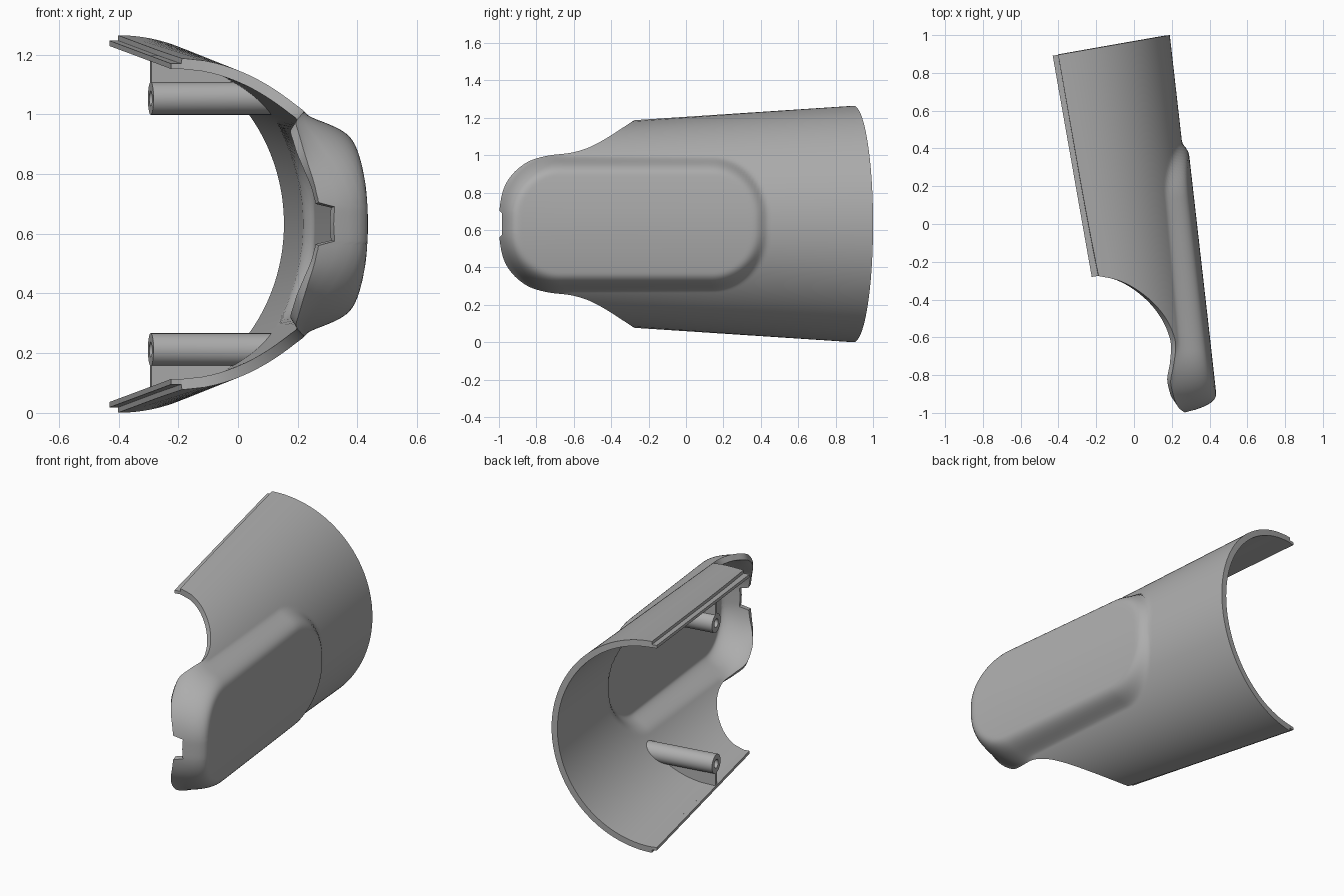
import bpy, bmesh, math
from mathutils import Vector

if "Cube" in bpy.data.objects:
    bpy.data.objects.remove(bpy.data.objects["Cube"])

grey = bpy.data.materials.new("plain grey")
grey.use_nodes = True
grey.diffuse_color = (0.42, 0.42, 0.42, 1)
grey.node_tree.nodes["Principled BSDF"].inputs["Base Color"].default_value = (0.42, 0.42, 0.42, 1)

TILT = math.radians(10)
C, S = math.cos(TILT), math.sin(TILT)
MID_Z, CENTRE_W, SQUASH = 0.6325, -0.24, 0.95
V_BACK, V_EDGE = 0.952, -0.2375
WALL = 0.036


def world(w, v, dz):
    """Tilted frame (w outward, v along the axis) to world."""
    return Vector((w * C - v * S, w * S + v * C, MID_Z + dz))


def radius(v):
    return 0.5704 + 0.0647 * v


def arc_w(v, dz, inset=0.0):
    return CENTRE_W + SQUASH * math.sqrt(max(0, (radius(v) - inset) ** 2 - dz * dz))


def smoothstep(a, b, t):
    t = min(1, max(0, (t - a) / (b - a)))
    return t * t * (3 - 2 * t)


def make(name, verts, faces, recalc=True):
    mesh = bpy.data.meshes.new(name)
    mesh.from_pydata([tuple(p) for p in verts], [], faces)
    if recalc:
        bm = bmesh.new()
        bm.from_mesh(mesh)
        bmesh.ops.recalc_face_normals(bm, faces=bm.faces)
        bm.to_mesh(mesh)
        bm.free()
    ob = bpy.data.objects.new(name, mesh)
    bpy.context.collection.objects.link(ob)
    mesh.materials.append(grey)
    return ob


def finish(ob):
    bpy.ops.object.select_all(action='DESELECT')
    ob.select_set(True)
    bpy.context.view_layer.objects.active = ob
    for m in list(ob.modifiers):
        bpy.ops.object.modifier_apply(modifier=m.name)
    bpy.ops.object.shade_smooth_by_angle(angle=math.radians(35))


# Raised rounded pad blended onto the tapered half shell
def pad_x(y, dz):
    qx = abs(y + 0.265) - 0.735 + 0.33
    qz = abs(dz) - 0.37 + 0.33
    sd = math.hypot(max(qx, 0), max(qz, 0)) + min(max(qx, qz), 0) - 0.33
    t = min(1, max(0, -sd / 0.11))
    drop = 0.18 * (1 - t) ** 2.5 + 1.5 * max(0, sd)
    return 0.333 - 0.114 * y - 0.35 * dz * dz - drop


def shell_point(v, theta):
    r = radius(v)
    p = world(CENTRE_W + SQUASH * r * math.cos(theta), v, r * math.sin(theta))
    pad = pad_x(p.y, p.z - MID_Z)
    k = 0.04
    h = max(k - abs(p.x - pad), 0) / k
    both = max(p.x, pad) + h * h * k / 4
    nose = smoothstep(-0.6, -0.85, p.y)
    p.x = both + (pad - both) * nose
    return p


# Front trim outline as (y, half height), mirrored top to bottom
half = [(-1.0, 0.0), (-0.993, 0.11), (-0.97, 0.2), (-0.92, 0.275), (-0.84, 0.335),
        (-0.74, 0.365), (-0.62, 0.38), (-0.53, 0.405), (-0.44, 0.45),
        (-0.35, 0.507), (-0.277, 0.555)]
ctrl = [Vector((y, -z)) for y, z in reversed(half[1:])] + [Vector(p) for p in half]
ctrl = [2 * ctrl[0] - ctrl[1]] + ctrl + [2 * ctrl[-1] - ctrl[-2]]
dense = []
for a, b, c, d in zip(ctrl, ctrl[1:], ctrl[2:], ctrl[3:]):
    for i in range(20):
        t = i / 20
        dense.append(0.5 * (2 * b + (c - a) * t + (2 * a - 5 * b + 4 * c - d) * t * t
                            + (3 * b - a - 3 * c + d) * t ** 3))
dense.append(ctrl[-2])
lengths = [0]
for a, b in zip(dense, dense[1:]):
    lengths.append(lengths[-1] + (b - a).length)

# Shell: columns run from the trim outline to the back rim
COLS, ROWS = 140, 110
verts, k = [], 0
for i in range(COLS + 1):
    s = lengths[-1] * i / COLS
    while k < len(dense) - 2 and lengths[k + 1] < s:
        k += 1
    y, dz = dense[k].lerp(dense[k + 1], (s - lengths[k]) / (lengths[k + 1] - lengths[k]))
    if abs(dz) < 0.06:
        y += 0.015  # small notch in the nose rim
    v = y
    for _ in range(30):
        v = (y - arc_w(v, dz) * S) / C
    theta = math.asin(max(-1, min(1, dz / radius(v))))
    back = math.pi * (i / COLS - 0.5)
    if i in (0, COLS):
        v, theta = V_EDGE, back
    for j in range(ROWS + 1):
        f = j / ROWS
        verts.append(shell_point(v + (V_BACK - v) * f, theta + (back - theta) * f))
N = ROWS + 1
faces = [(i * N + j, i * N + j + 1, (i + 1) * N + j + 1, (i + 1) * N + j)
         for i in range(COLS) for j in range(ROWS)]
shell = make("shell", verts, faces, recalc=False)
mod = shell.modifiers.new("wall", 'SOLIDIFY')
mod.thickness = WALL
mod.offset = -1
finish(shell)

BOSS_V, BOSS_W, BOSS_DZ, SEG = 0.18, -0.265, 0.4205, 32
for side, label in ((1, "upper"), (-1, "lower")):
    # Thin tongue along the open straight edge
    tv = []
    for v in (V_EDGE, V_BACK):
        for w, d in ((-0.269, 0.018), (-0.23, 0.018), (-0.23, WALL), (-0.269, WALL)):
            tv.append(world(w, v, side * (radius(v) - d)))
    finish(make(label + "_edge_tongue", tv,
                [(0, 1, 2, 3), (4, 5, 6, 7)] + [(n, (n + 1) % 4, (n + 1) % 4 + 4, n + 4)
                                                for n in range(4)]))

    # Hollow screw post reaching into the shell wall
    bv = []
    for ring, rad in enumerate((0.055, 0.055, 0.025, 0.025)):
        for n in range(SEG):
            a = 2 * math.pi * n / SEG
            v = BOSS_V + rad * math.cos(a)
            dz = BOSS_DZ + rad * math.sin(a)
            w = (arc_w(v, dz, 0.018), BOSS_W, BOSS_W, BOSS_W + 0.2)[ring]
            bv.append(world(w, v, side * dz))
    bf = [(r * SEG + n, r * SEG + (n + 1) % SEG, (r + 1) * SEG + (n + 1) % SEG, (r + 1) * SEG + n)
          for r in range(3) for n in range(SEG)]
    bf += [tuple(range(SEG)), tuple(range(3 * SEG, 4 * SEG))]
    finish(make(label + "_screw_post", bv, bf))

    # Web joining the post to the shell
    ws = [BOSS_W + 0.27 * n / 8 for n in range(9)]
    outline = [(ws[0], 0.46), (ws[-1], 0.46)]
    for w in reversed(ws):
        r = radius(BOSS_V) - 0.018
        outline.append((w, math.sqrt(r * r - ((w - CENTRE_W) / SQUASH) ** 2)))
    m = len(outline)
    wv = [world(w, BOSS_V + off, side * dz) for off in (-0.012, 0.012) for w, dz in outline]
    wf = [tuple(range(m)), tuple(range(m, 2 * m))]
    wf += [(n, (n + 1) % m, (n + 1) % m + m, n + m) for n in range(m)]
    finish(make(label + "_post_web", wv, wf))
